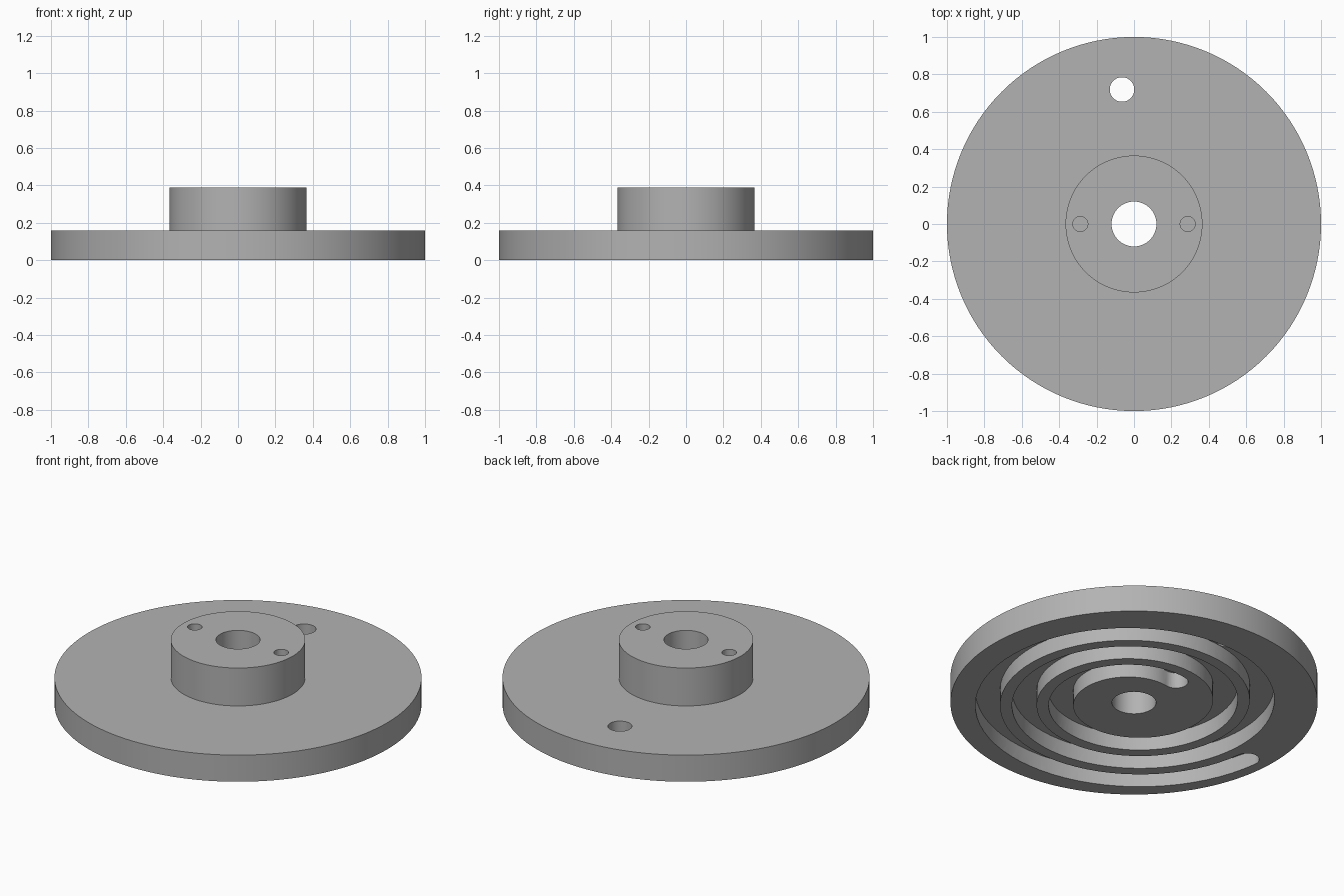
import bpy, bmesh
from math import radians, pi, cos, sin
from mathutils import Vector

cube = bpy.data.objects.get("Cube")
if cube:
    bpy.data.objects.remove(cube, do_unlink=True)

SIDES = 128
DISC_TOP, HUB_TOP = 0.16, 0.388
HUB_R, BORE_R = 0.366, 0.12
PITCH, GROOVE_W, GROOVE_DEPTH = 0.2, 0.134, 0.095
START_R, START_ANGLE, TURNS = 0.322, radians(95.1), 2.75

grey = bpy.data.materials.new("plain_grey")
grey.use_nodes = True
colour = (0.45, 0.45, 0.45, 1)
grey.diffuse_color = colour
grey.node_tree.nodes["Principled BSDF"].inputs["Base Color"].default_value = colour


def add_object(name, bm):
    bmesh.ops.recalc_face_normals(bm, faces=bm.faces)
    mesh = bpy.data.meshes.new(name)
    bm.to_mesh(mesh)
    bm.free()
    mesh.materials.append(grey)
    obj = bpy.data.objects.new(name, mesh)
    bpy.context.collection.objects.link(obj)
    return obj


def prism(name, outline, low, high):
    bm = bmesh.new()
    base = bm.faces.new([bm.verts.new((p.x, p.y, low)) for p in outline])
    top = bmesh.ops.extrude_face_region(bm, geom=[base])["geom"]
    bmesh.ops.translate(bm, vec=(0, 0, high - low),
                        verts=[v for v in top if isinstance(v, bmesh.types.BMVert)])
    return add_object(name, bm)


def circle(x, y, radius, sides=48):
    return [Vector((x + radius * cos(2 * pi * i / sides),
                    y + radius * sin(2 * pi * i / sides))) for i in range(sides)]


def polar(r, a):
    return Vector((r * cos(a), r * sin(a)))


def spiral_outline(steps=200, cap_steps=12):
    """Outline of a constant-width spiral slot with rounded ends."""
    centres = []
    for i in range(steps + 1):
        turn = TURNS * i / steps
        centres.append(polar(START_R + PITCH * turn, START_ANGLE - 2 * pi * turn))
    half = GROOVE_W / 2
    left, right, tangents = [], [], []
    for i, c in enumerate(centres):
        t = (centres[min(i + 1, steps)] - centres[max(i - 1, 0)]).normalized()
        n = Vector((-t.y, t.x)) * half
        tangents.append(t)
        left.append(c + n)
        right.append(c - n)

    def cap(c, t):
        n = Vector((-t.y, t.x))
        angles = [pi * k / cap_steps for k in range(1, cap_steps)]
        return [c + half * (n * cos(a) + t * sin(a)) for a in angles]

    return (left + cap(centres[-1], tangents[-1]) + right[::-1]
            + cap(centres[0], -tangents[0]))


# Disc, hub and bore turned from one closed profile
profile = [(BORE_R, 0), (1, 0), (1, DISC_TOP), (HUB_R, DISC_TOP),
           (HUB_R, HUB_TOP), (BORE_R, HUB_TOP)]
bm = bmesh.new()
rings = [[bm.verts.new((*polar(r, 2 * pi * i / SIDES), z)) for i in range(SIDES)]
         for r, z in profile]
for k, ring in enumerate(rings):
    nxt = rings[(k + 1) % len(rings)]
    for i in range(SIDES):
        j = (i + 1) % SIDES
        bm.faces.new((ring[i], ring[j], nxt[j], nxt[i]))
disc = add_object("scroll_disc", bm)

# Spiral groove underneath, outlet through the disc, two blind holes in the hub
outlet = polar(START_R + 2 * PITCH, START_ANGLE)
cutters = [
    prism("spiral_groove_cutter", spiral_outline(), -0.1, GROOVE_DEPTH),
    prism("outlet_cutter", circle(outlet.x, outlet.y, 0.0655), 0.05, 0.3),
]
for side, x in (("left", 0.287), ("right", -0.287)):
    cutters.append(prism(side + "_pin_hole_cutter", circle(x, 0, 0.04), 0.2, 0.5))

bpy.ops.object.select_all(action='DESELECT')
bpy.context.view_layer.objects.active = disc
disc.select_set(True)
for cutter in cutters:
    mod = disc.modifiers.new(cutter.name, 'BOOLEAN')
    mod.operation = 'DIFFERENCE'
    mod.solver = 'EXACT'
    mod.object = cutter
    bpy.ops.object.modifier_apply(modifier=mod.name)
    bpy.data.objects.remove(cutter, do_unlink=True)

bpy.ops.object.shade_smooth_by_angle(angle=radians(30))
